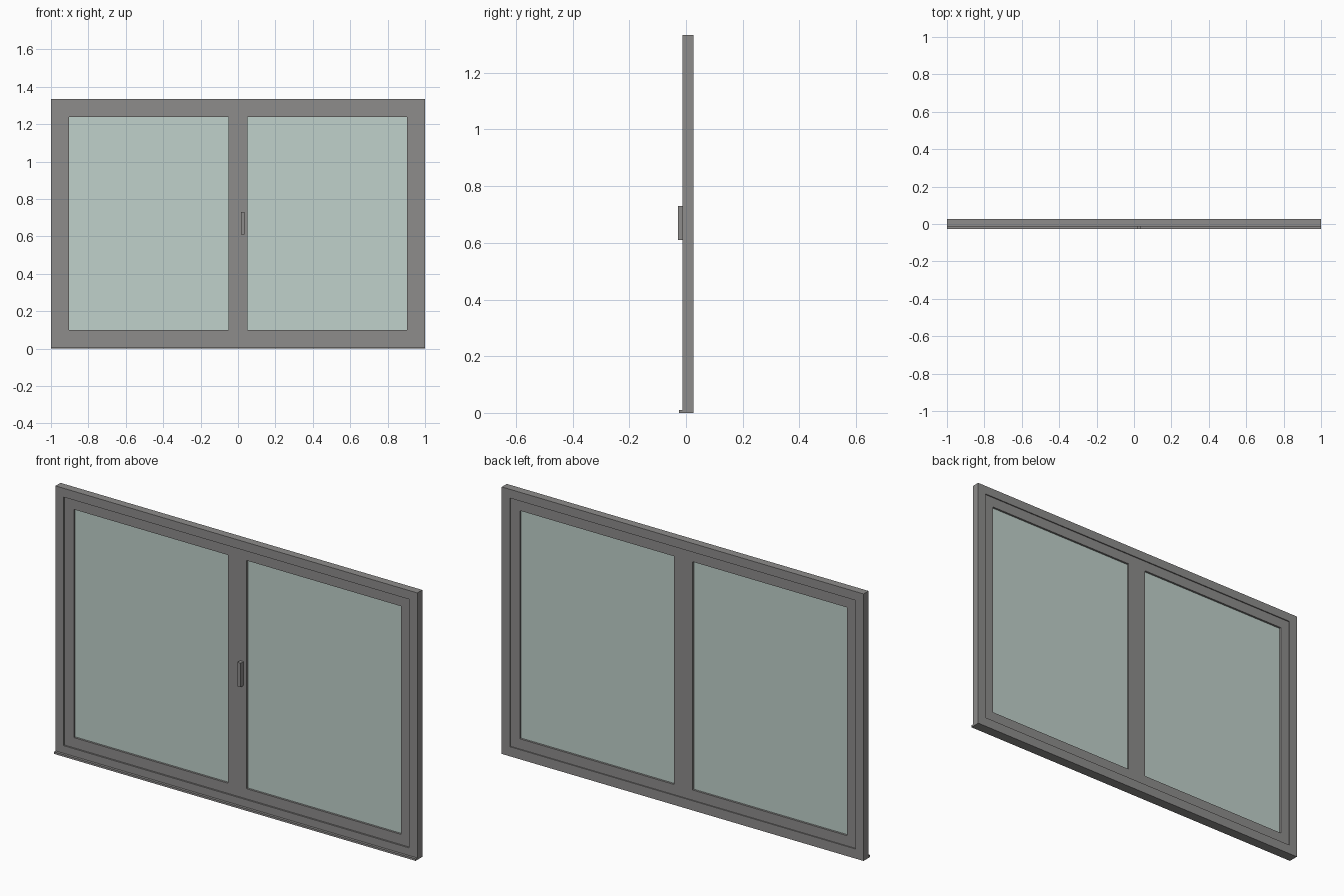
import bpy, bmesh
from mathutils import Vector

if "Cube" in bpy.data.objects:
    bpy.data.objects.remove(bpy.data.objects["Cube"])


def material(name, color):
    m = bpy.data.materials.new(name)
    m.diffuse_color = color
    m.use_nodes = True
    m.node_tree.nodes["Principled BSDF"].inputs["Base Color"].default_value = m.diffuse_color
    return m


GREY = material("grey_metal", (0.27, 0.265, 0.26, 1))
GLASS = material("pale_glass", (0.53, 0.64, 0.6, 1))


def box(name, x, y, z, mat=GREY, bevel=0):
    """Box given by its (min, max) range on each axis."""
    bm = bmesh.new()
    bmesh.ops.create_cube(bm, size=1)
    lo, hi = Vector((x[0], y[0], z[0])), Vector((x[1], y[1], z[1]))
    for v in bm.verts:
        v.co = (lo + hi) / 2 + v.co * (hi - lo)
    me = bpy.data.meshes.new(name)
    bm.to_mesh(me)
    bm.free()
    ob = bpy.data.objects.new(name, me)
    bpy.context.collection.objects.link(ob)
    me.materials.append(mat)
    if bevel:
        b = ob.modifiers.new("bevel", 'BEVEL')
        b.width, b.segments = bevel, 1
    return ob


H = 1.334                      # total height
FRAME_Y = (-0.013, 0.0265)     # outer frame depth
SASH_Y = (-0.005, 0.021)       # sash depth, recessed in the frame
GLASS_Y = (0.005, 0.011)
IN_X, Z0, Z1 = 0.955, 0.048, 1.29   # frame opening
W = 0.051                      # sash member width

# Outer frame
for side, s in (("left", -1), ("right", 1)):
    box(side + "_jamb", sorted((s * IN_X, s * 1.0)), FRAME_Y, (0, H))
box("head", (-IN_X, IN_X), FRAME_Y, (Z1, H))
box("sill", (-IN_X, IN_X), FRAME_Y, (0, Z0))
box("sill_nose", (-1, 1), (-0.0255, FRAME_Y[0]), (0, 0.01))

# Two sashes, meeting at the centre
for side, a, b in (("left", -IN_X, 0), ("right", 0, IN_X)):
    box(side + "_sash_outer_stile", (a, a + W), SASH_Y, (Z0, Z1))
    box(side + "_sash_inner_stile", (b - W, b), SASH_Y, (Z0, Z1))
    box(side + "_sash_bottom_rail", (a + W, b - W), SASH_Y, (Z0, Z0 + W))
    box(side + "_sash_top_rail", (a + W, b - W), SASH_Y, (Z1 - W, Z1))
    box(side + "_glass", (a + W, b - W), GLASS_Y, (Z0 + W, Z1 - W), GLASS)

# Pull handle on the right sash's meeting stile
box("handle", (0.016, 0.034), (-0.028, SASH_Y[0]), (0.61, 0.73))
